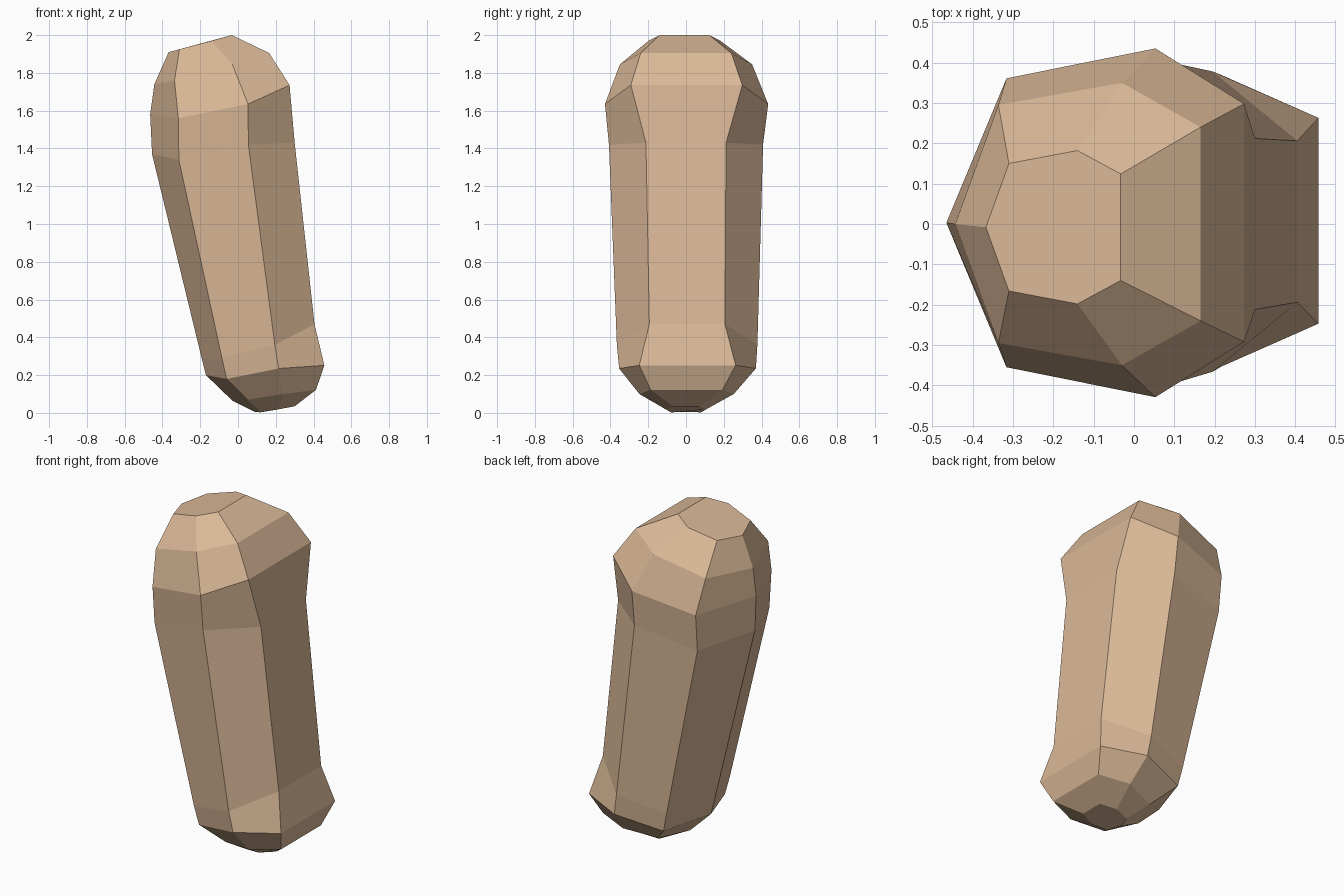
import bpy, bmesh

if "Cube" in bpy.data.objects:
    bpy.data.objects.remove(bpy.data.objects["Cube"])

# Half-profiles of the leaning body, bottom to top, one per lengthwise edge (x, y, z)
back_spine = [(.09, 0, .005), (-.03, 0, .065), (-.17, 0, .20), (-.19, 0, .28), (-.455, 0, 1.37),
              (-.465, 0, 1.58), (-.443, 0, 1.74), (-.367, 0, 1.91)]
rear_edge = [(.12, .08, .003), (.05, .19, .07), (-.06, .29, .18), (-.085, .30, .29), (-.313, .34, 1.34),
             (-.316, .358, 1.56), (-.336, .295, 1.76), (-.31, .158, 1.925)]
side_edge = [(.21, .105, .018), (.24, .25, .10), (.215, .362, .235), (.195, .372, .36), (.055, .408, 1.42),
             (.053, .432, 1.635), (-.03, .35, 1.845), (-.14, .19, 1.97)]
front_edge = [(.30, .07, .035), (.413, .19, .122), (.457, .255, .252), (.405, .20, .47), (.30, .212, 1.43),
              (.273, .295, 1.735), (.165, .24, 1.905), (-.033, .132, 2.0)]
# Slight sideways drift of each ring
drift = [0, .003, .008, .006, 0, .003, 0, -.008]


def mirror(profile):
    return [(x, -y, z) for x, y, z in profile]


columns = [back_spine, mirror(rear_edge), mirror(side_edge), mirror(front_edge),
           front_edge, side_edge, rear_edge]

# Seven-sided body skinned through the columns
bm = bmesh.new()
cols = [[bm.verts.new((x, y + d, z)) for (x, y, z), d in zip(c, drift)] for c in columns]
for i, a in enumerate(cols):
    b = cols[(i + 1) % len(cols)]
    for k in range(len(a) - 1):
        bm.faces.new((a[k], b[k], b[k + 1], a[k + 1]))

# Flat end caps
bm.faces.new([c[-1] for c in cols])
bm.faces.new([c[0] for c in reversed(cols)])
bmesh.ops.recalc_face_normals(bm, faces=bm.faces)

mesh = bpy.data.meshes.new("bean_body")
bm.to_mesh(mesh)
bm.free()
body = bpy.data.objects.new("bean_body", mesh)
bpy.context.collection.objects.link(body)

# Tan skin colour
tan = bpy.data.materials.new("tan")
tan.diffuse_color = (.70, .48, .31, 1)
tan.use_nodes = True
tan.node_tree.nodes["Principled BSDF"].inputs["Base Color"].default_value = tan.diffuse_color
mesh.materials.append(tan)
